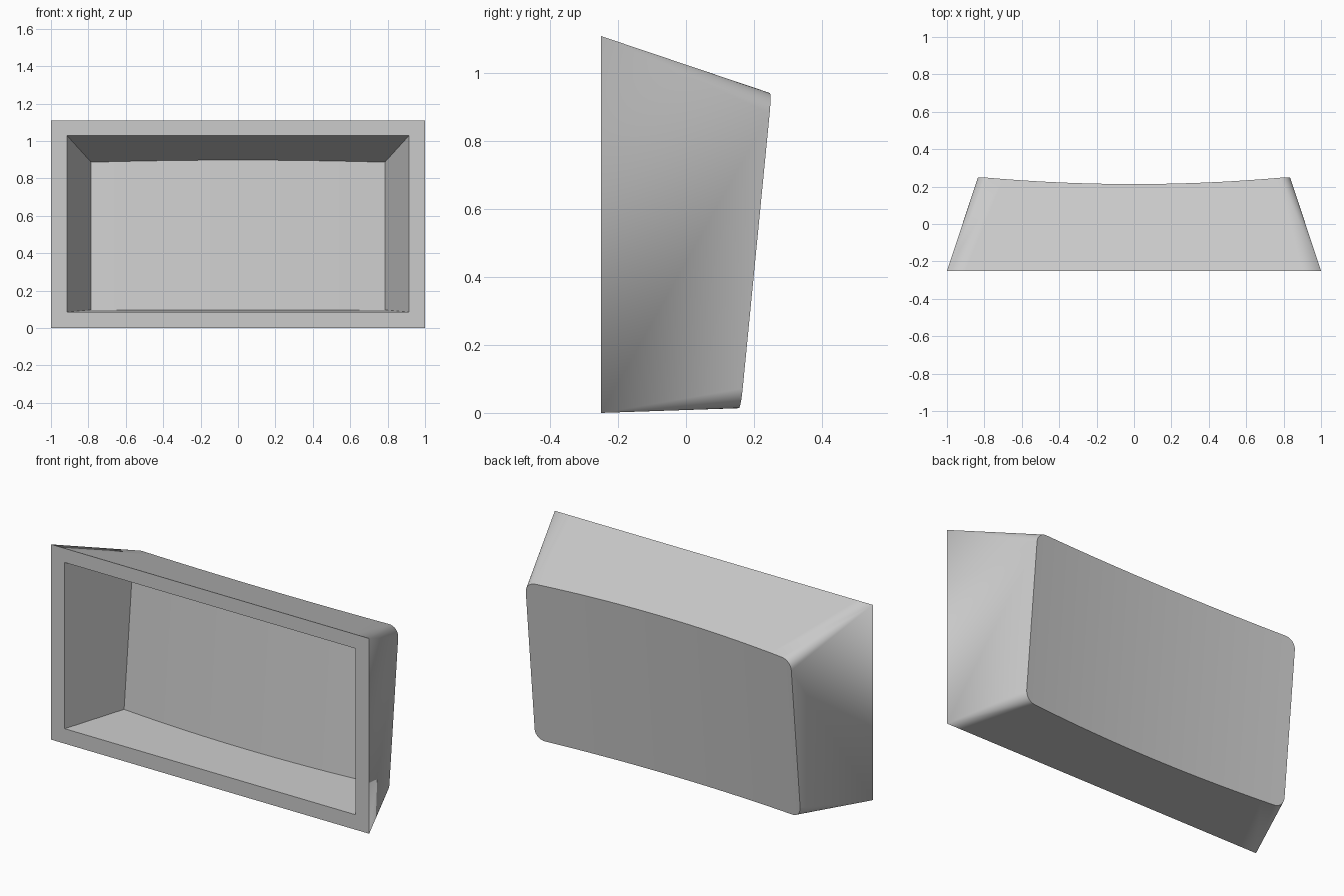
import bpy, bmesh, math

cube = bpy.data.objects.get("Cube")
if cube:
    bpy.data.objects.remove(cube, do_unlink=True)

FRONT_Y = -0.25
HEIGHT = 1.11
BACK_W = 0.835        # half width of the outer back panel
RADIUS = 0.058        # rounding of the back corners
COLS = 20             # columns across the curved back
ARC = 8               # steps per rounded corner
TOP_SLOPE, LOW_SLOPE = -0.337, 0.034


def back_y(x, z, offset):
    """Leaning back panel, hollowed across its width."""
    return 0.16 + 0.098 * z - 0.04 * (1 - (x / BACK_W) ** 2) - offset


def wall_z(x, base, slope, offset):
    """Height where a sloping wall meets the back panel."""
    y0 = back_y(x, 0, offset)
    return (base + slope * (y0 - FRONT_Y)) / (1 - slope * 0.098)


def rim_columns(half_front, half_back, low, high, radius, offset):
    """Columns of (front low, front high, back low, back high) points."""
    flat = half_back - radius
    cols = [(flat * (2 * i / COLS - 1), 0.0) for i in range(COLS + 1)]
    if radius:
        corner = [(flat + radius * math.sin(a), radius * (1 - math.cos(a)))
                  for a in (math.pi / 2 * i / ARC for i in range(1, ARC + 1))]
        cols = [(-x, d) for x, d in reversed(corner)] + cols + corner
    result = []
    for x, drop in cols:
        fx = max(-1, min(1, x / flat)) * half_front
        zl = wall_z(x, low, LOW_SLOPE, offset) + drop
        zh = wall_z(x, high, TOP_SLOPE, offset) - drop
        result.append(((fx, FRONT_Y, low), (fx, FRONT_Y, high),
                       (x, back_y(x, zl, offset), zl),
                       (x, back_y(x, zh, offset), zh)))
    return result


bm = bmesh.new()


def shell(columns):
    """Back panel, top, bottom and side walls from rim columns."""
    vs = [[bm.verts.new(p) for p in col] for col in columns]
    for a, b in zip(vs, vs[1:]):
        bm.faces.new((a[2], a[3], b[3], b[2]))
        bm.faces.new((a[1], b[1], b[3], a[3]))
        bm.faces.new((a[0], a[2], b[2], b[0]))
    for c in (vs[0], vs[-1]):
        bm.faces.new((c[0], c[1], c[3], c[2]))
    return vs


outer = shell(rim_columns(1.0, BACK_W, 0.0, HEIGHT, RADIUS, 0))
inner = shell(rim_columns(0.915, 0.785, 0.085, 1.03, 0, 0.067))

# Flat front frame joining the two shells
rim = outer[ARC:-ARC]
for i in range(COLS):
    for k in (0, 1):
        bm.faces.new((rim[i][k], rim[i + 1][k], inner[i + 1][k], inner[i][k]))
for i in (0, -1):
    bm.faces.new((rim[i][0], rim[i][1], inner[i][1], inner[i][0]))

bmesh.ops.remove_doubles(bm, verts=bm.verts, dist=0.0002)
bmesh.ops.recalc_face_normals(bm, faces=bm.faces)

mesh = bpy.data.meshes.new("open_housing")
bm.to_mesh(mesh)
bm.free()
housing = bpy.data.objects.new("open_housing", mesh)
bpy.context.collection.objects.link(housing)

# Plain grey material
grey = bpy.data.materials.new("light_grey")
grey.use_nodes = True
colour = (0.6, 0.6, 0.6, 1)
grey.diffuse_color = colour
grey.node_tree.nodes["Principled BSDF"].inputs["Base Color"].default_value = colour
mesh.materials.append(grey)

bpy.ops.object.select_all(action="DESELECT")
housing.select_set(True)
bpy.context.view_layer.objects.active = housing
bpy.ops.object.shade_smooth_by_angle(angle=math.radians(30))
